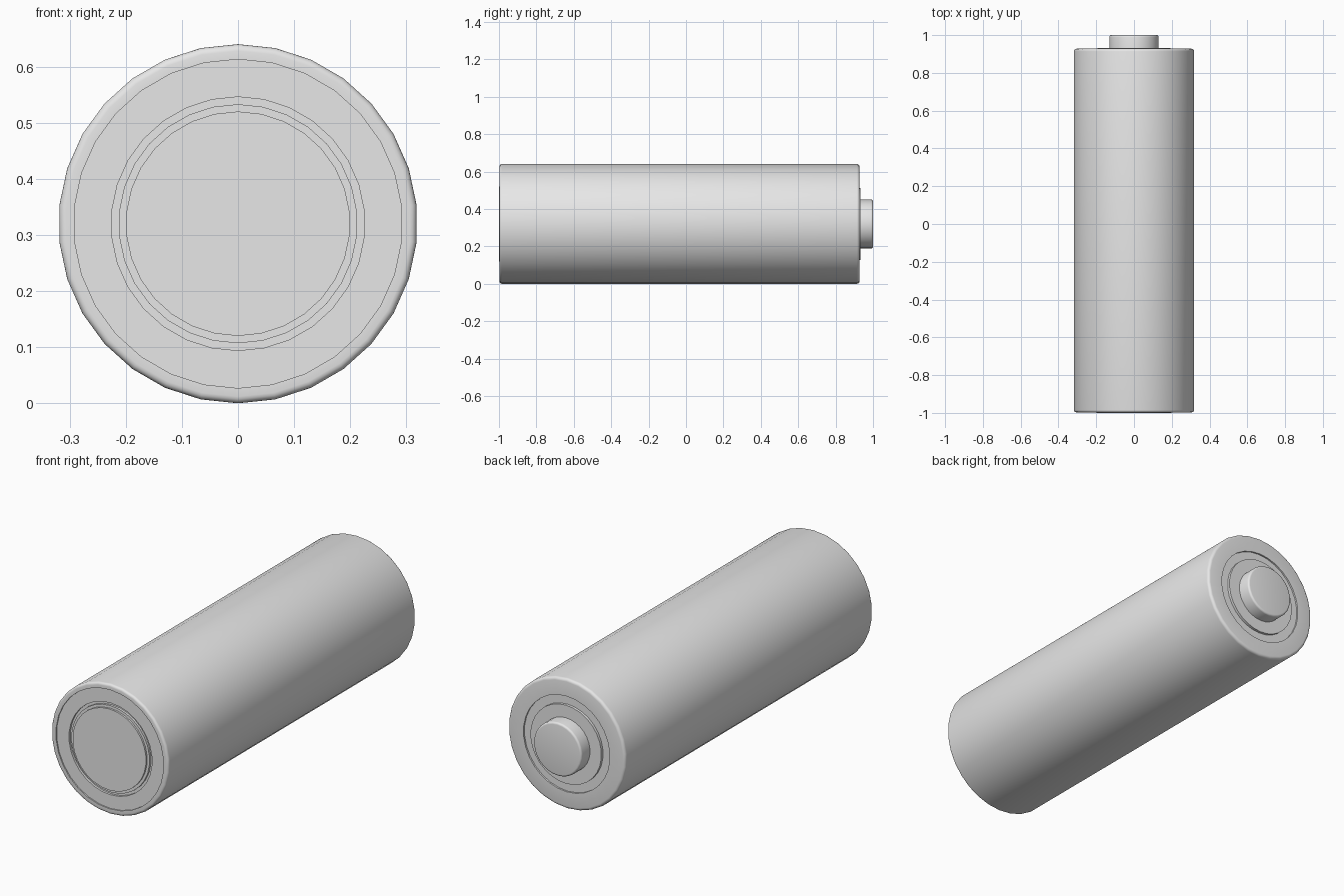
import bpy, bmesh, math

SIDES = 30
RADIUS = 0.32

cube = bpy.data.objects.get("Cube")
if cube:
    bpy.data.objects.remove(cube, do_unlink=True)

grey = bpy.data.materials.new("light grey")
grey.use_nodes = True
grey.diffuse_color = (0.8, 0.8, 0.8, 1)
grey.node_tree.nodes["Principled BSDF"].inputs["Base Color"].default_value = (0.8, 0.8, 0.8, 1)


def rounded(r, y, size, sign):
    """Quarter-round corner running from the side wall onto the end face."""
    steps = 4
    angles = [math.pi / 2 * i / steps for i in range(steps + 1)]
    return [(r - size + size * math.cos(a), y + sign * size * (math.sin(a) - 1))
            for a in angles]


def lathe(name, profile):
    """Turn (radius, y) points around the long axis."""
    bm = bmesh.new()
    rings = []
    for r, y in profile:
        if r == 0:
            rings.append([bm.verts.new((0, y, RADIUS))] * SIDES)
        else:
            rings.append([bm.verts.new((r * math.sin(math.tau * i / SIDES), y,
                                        RADIUS + r * math.cos(math.tau * i / SIDES)))
                          for i in range(SIDES)])
    for a, b in zip(rings, rings[1:]):
        for i in range(SIDES):
            j = (i + 1) % SIDES
            bm.faces.new(dict.fromkeys((a[i], a[j], b[j], b[i])))
    bmesh.ops.recalc_face_normals(bm, faces=bm.faces)
    mesh = bpy.data.meshes.new(name)
    bm.to_mesh(mesh)
    bm.free()
    mesh.materials.append(grey)
    obj = bpy.data.objects.new(name, mesh)
    bpy.context.collection.objects.link(obj)
    bpy.ops.object.select_all(action='DESELECT')
    obj.select_set(True)
    bpy.context.view_layer.objects.active = obj
    bpy.ops.object.shade_smooth_by_angle(angle=math.radians(35))
    return obj


# Outer sleeve with rounded ends, folded inwards over both end plates
front_edge = rounded(RADIUS, -0.997, 0.012, -1)
back_edge = rounded(RADIUS, 0.928, 0.014, 1)
lathe("sleeve", [(0.293, -0.96), (0.293, -0.997)] + front_edge[::-1]
      + back_edge + [(0.235, 0.928), (0.235, 0.9), (0.293, 0.9), (0.293, -0.96)])

# Flat end: plate, groove, stepped ring and contact disc
lathe("negative_end", [(0, -0.95), (0.294, -0.95), (0.294, -0.991),
                       (0.226, -0.991), (0.226, -0.98), (0.213, -0.98),
                       (0.213, -0.991), (0.2, -0.991), (0.2, -1), (0, -1)])

# Raised end: recessed washer with a low step
lathe("positive_end", [(0, 0.89), (0.236, 0.89), (0.236, 0.92), (0.193, 0.92),
                       (0.193, 0.933), (0, 0.933)])

# Contact button
lathe("contact_button", [(0, 0.91), (0.131, 0.91)]
      + rounded(0.131, 1, 0.01, 1) + [(0, 1)])
